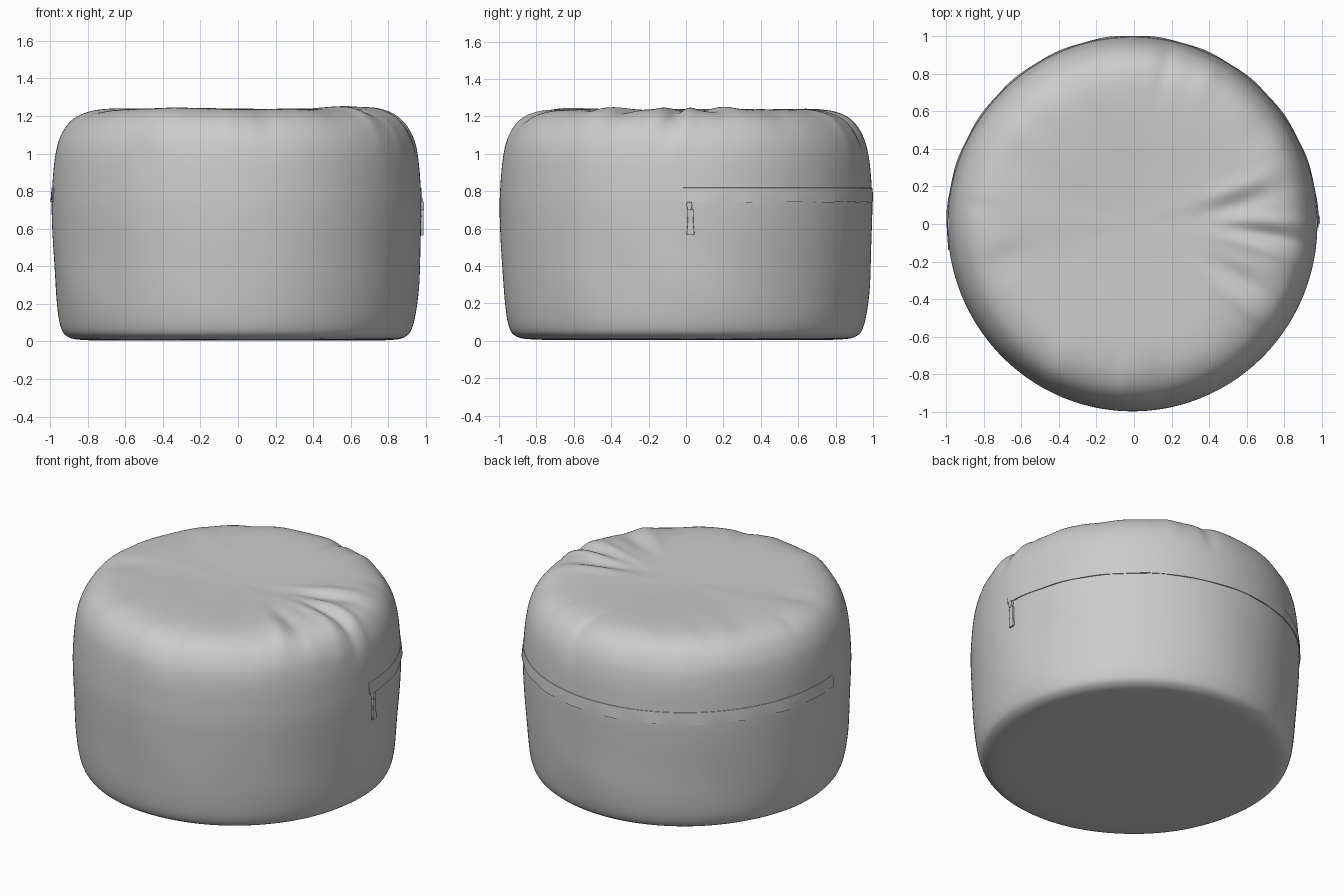
import bpy, bmesh, math, random
from mathutils import Vector

cube = bpy.data.objects.get("Cube")
if cube:
    bpy.data.objects.remove(cube)
random.seed(4)

CENTRE_X, RX, RY = -0.008, 0.985, 0.998
SEGMENTS, STEPS = 256, 7


def material(name, rgb):
    m = bpy.data.materials.new(name)
    m.use_nodes = True
    m.diffuse_color = (*rgb, 1)
    m.node_tree.nodes["Principled BSDF"].inputs["Base Color"].default_value = (*rgb, 1)
    return m


fabric = material("grey fabric", (0.6, 0.6, 0.6))


def finish(name, bm, angle=40):
    bmesh.ops.recalc_face_normals(bm, faces=bm.faces)
    mesh = bpy.data.meshes.new(name)
    bm.to_mesh(mesh)
    bm.free()
    mesh.materials.append(fabric)
    ob = bpy.data.objects.new(name, mesh)
    bpy.context.collection.objects.link(ob)
    bpy.ops.object.select_all(action='DESELECT')
    ob.select_set(True)
    bpy.context.view_layer.objects.active = ob
    bpy.ops.object.shade_smooth_by_angle(angle=math.radians(angle))
    return ob


# Cushion outline (radius, height) from the underside to the middle of the top
outline = [(0.3, 0.006), (0.6, 0.006), (0.82, 0.008), (0.91, 0.025), (0.95, 0.08),
           (0.973, 0.22), (0.988, 0.45), (0.998, 0.68), (0.995, 0.82), (0.98, 0.98),
           (0.95, 1.09), (0.89, 1.175), (0.8, 1.222), (0.68, 1.238), (0.5, 1.236),
           (0.3, 1.228), (0.12, 1.222)]


def spline(points, steps):
    pts = [Vector(p) for p in points]
    pts = [2 * pts[0] - pts[1]] + pts + [2 * pts[-1] - pts[-2]]
    out = []
    for p, q, r, s in zip(pts, pts[1:], pts[2:], pts[3:]):
        for i in range(steps):
            t = i / steps
            out.append(0.5 * (2 * q + (r - p) * t + (2 * p - 5 * q + 4 * r - s) * t * t
                              + (3 * q - p - 3 * r + s) * t ** 3))
    return out + [pts[-2]]


profile = spline(outline, STEPS)


def bump(x, width):
    return math.exp(-(x / width) ** 2)


def wrap(a):
    return (a + math.pi) % math.tau - math.pi


# Folds: angle, slant, centre along the top (0 rim, 1 middle), reach, width, depth
folds = [(math.radians(d), k, c, l, w, h) for d, k, c, l, w, h in [
    (-6, 0.1, 0.22, 0.2, 0.035, -0.022), (0, 0.1, 0.25, 0.22, 0.035, 0.014),
    (-13, 0.15, 0.3, 0.25, 0.04, 0.012), (14, -0.15, 0.4, 0.2, 0.05, -0.016),
    (21, -0.1, 0.4, 0.2, 0.05, 0.013), (-28, 0.1, 0.3, 0.22, 0.05, -0.016),
    (-37, 0.1, 0.25, 0.2, 0.05, 0.012), (78, 0, 0.1, 0.18, 0.04, -0.012),
    (-80, 0, 0.15, 0.15, 0.06, -0.01)]]
for i in range(22):
    folds.append((random.uniform(-math.pi, math.pi), random.uniform(-0.2, 0.2),
                  random.uniform(0.12, 0.35), random.uniform(0.08, 0.2),
                  random.uniform(0.04, 0.1), random.uniform(-0.008, 0.008)))
waves = [(k, random.uniform(0, math.tau), random.uniform(2, 6)) for k in (3, 4, 5, 7, 9)]


def surface_offset(a, r, z):
    # Soft sagging low on the sides, and gathered folds over the shoulder
    sag = sum(math.sin(k * a + p + f * z) for k, p, f in waves)
    d = 0.0022 * sag * (bump(z - 0.3, 0.22) + 0.8 * bump(z - 1.2, 0.15)) * min(1, r)
    if z > 0.95:
        s = 1 - r - 0.3 * max(0, 1.2 - z)
        for angle, slant, centre, reach, width, depth in folds:
            d += depth * bump(wrap(a - angle - slant * s) * max(r, 0.25), width) * bump(s - centre, reach)
        d *= min(1, (z - 0.95) / 0.1)
    return d


# Cushion body
bm = bmesh.new()
rings = []
for i, p in enumerate(profile):
    t = (profile[min(i + 1, len(profile) - 1)] - profile[max(i - 1, 0)]).normalized()
    ring = []
    for j in range(SEGMENTS):
        a = math.tau * j / SEGMENTS
        d = surface_offset(a, p.x, p.y)
        r, z = p.x + t.y * d, max(0, p.y - t.x * d)
        ring.append(bm.verts.new((CENTRE_X + RX * r * math.cos(a), RY * r * math.sin(a), z)))
    rings.append(ring)
for lo, hi in zip(rings, rings[1:]):
    for j in range(SEGMENTS):
        k = (j + 1) % SEGMENTS
        bm.faces.new((lo[j], lo[k], hi[k], hi[j]))
for ring, z in ((rings[0], 0.006), (rings[-1], 1.22)):
    mid = bm.verts.new((CENTRE_X, 0, z))
    for j in range(SEGMENTS):
        bm.faces.new((ring[j], ring[(j + 1) % SEGMENTS], mid))
finish("cushion_body", bm, 60)


def side_radius(z):
    for p, q in zip(profile, profile[1:]):
        if p.y <= z <= q.y and p.x > 0.9:
            return p.x + (q.x - p.x) * (z - p.y) / (q.y - p.y)


# Zip flap: a thin band around the back with a slightly loose lower edge
bm = bmesh.new()
sections = []
COUNT = 180
for j in range(COUNT + 1):
    a = math.radians(-1 + 189 * j / COUNT)
    low = 0.742 + 0.003 * math.sin(a * 17) * math.sin(a * 5)
    loose = 0.006 + 0.002 * math.sin(a * 23)
    section = []
    for z, d in ((0.82, -0.004), (0.818, 0.003), (0.78, 0.005), (low, loose), (low, -0.004)):
        r = side_radius(z) + d
        section.append(bm.verts.new((CENTRE_X + RX * r * math.cos(a), RY * r * math.sin(a), z)))
    sections.append(section)
for s, t in zip(sections, sections[1:]):
    for i in range(len(s)):
        k = (i + 1) % len(s)
        bm.faces.new((s[i], t[i], t[k], s[k]))
bm.faces.new(sections[0])
bm.faces.new(sections[-1][::-1])
finish("zip_flap", bm, 35)


# Zip slider and hanging pull
def plate(name, x, y, rows, thick):
    bm = bmesh.new()
    left = [bm.verts.new((x, y - w, z)) for z, w in rows]
    right = [bm.verts.new((x, y + w, z)) for z, w in rows]
    bm.faces.new(left + right[::-1])
    ext = bmesh.ops.extrude_face_region(bm, geom=bm.faces[:])
    for v in ext["geom"]:
        if isinstance(v, bmesh.types.BMVert):
            v.co.x += thick
    ob = finish(name, bm, 30)
    bev = ob.modifiers.new("soft_edges", 'BEVEL')
    bev.width, bev.segments = 0.002, 2
    return ob


plate("zip_slider", 0.97, 0.018, [(0.742, 0.012), (0.725, 0.016), (0.7, 0.009)], 0.02)
plate("zip_pull_link", 0.974, 0.02, [(0.715, 0.008), (0.69, 0.008)], 0.012)
plate("zip_pull", 0.975, 0.024,
      [(0.705, 0.012), (0.695, 0.017), (0.64, 0.015), (0.575, 0.021), (0.565, 0.017)], 0.012)
